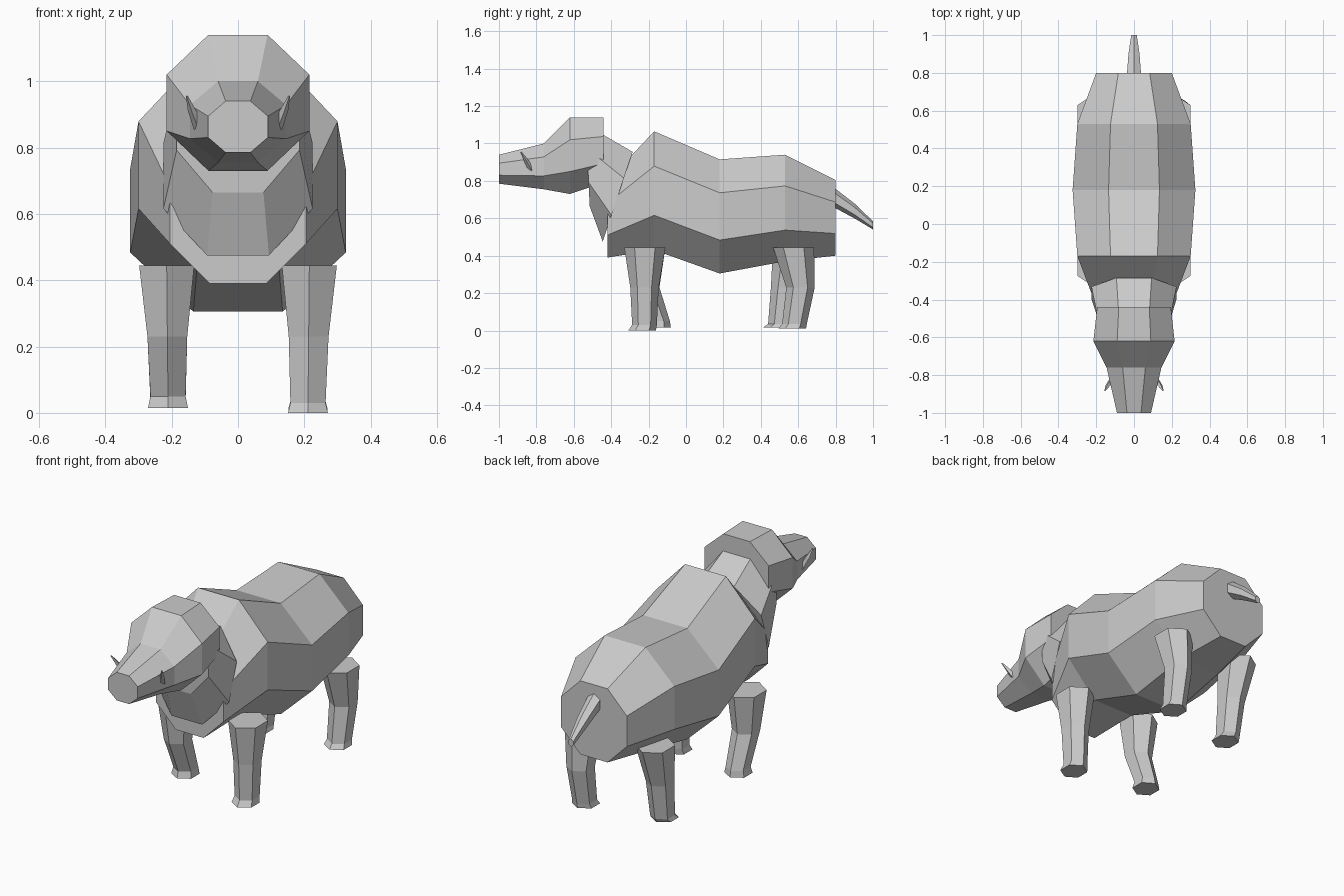
import bpy, bmesh
from math import cos, sin, pi
from mathutils import Vector

cube = bpy.data.objects.get("Cube")
if cube:
    bpy.data.objects.remove(cube)

hide = bpy.data.materials.new("plain grey")
hide.use_nodes = True
hide.diffuse_color = (0.6, 0.6, 0.6, 1)
hide.node_tree.nodes["Principled BSDF"].inputs["Base Color"].default_value = (0.6, 0.6, 0.6, 1)


def loft(name, rings, sides, phase=0.0):
    """Skin a capped tube through rings given as (centre, u axis, v axis)."""
    bm = bmesh.new()
    loops = []
    for centre, u, v in rings:
        loops.append([bm.verts.new(Vector(centre) + Vector(u) * cos(a) + Vector(v) * sin(a))
                      for a in (2 * pi * i / sides + phase for i in range(sides))])
    for low, high in zip(loops, loops[1:]):
        for i in range(sides):
            j = (i + 1) % sides
            bm.faces.new((low[i], low[j], high[j], high[i]))
    bm.faces.new(loops[0])
    bm.faces.new(loops[-1])
    bmesh.ops.recalc_face_normals(bm, faces=bm.faces)
    mesh = bpy.data.meshes.new(name)
    bm.to_mesh(mesh)
    bm.free()
    mesh.materials.append(hide)
    obj = bpy.data.objects.new(name, mesh)
    bpy.context.collection.objects.link(obj)
    return obj


def octagons(name, sections):
    """Flat-topped octagonal tube; each section: half width, (y, z) of top, (y, z) of bottom."""
    k = 1 / cos(pi / 8)
    rings = []
    for w, (ty, tz), (by, bz) in sections:
        rings.append(((0, (ty + by) / 2, (tz + bz) / 2), (w * k, 0, 0),
                      (0, (ty - by) / 2 * k, (tz - bz) / 2 * k)))
    return loft(name, rings, 8, pi / 8)


def upright(sections):
    return [(w, (y, top), (y, bottom)) for y, w, top, bottom in sections]


# Trunk, chest to rump
octagons("body", upright([
    (-0.42, 0.205, 0.80, 0.39),
    (-0.17, 0.30, 1.065, 0.43),
    (0.18, 0.325, 0.915, 0.305),
    (0.53, 0.30, 0.94, 0.37),
    (0.80, 0.20, 0.805, 0.40)]))

# Slanted neck running into the back of the head
octagons("neck", [
    (0.225, (-0.285, 0.955), (-0.445, 0.475)),
    (0.185, (-0.535, 1.10), (-0.515, 0.665))])

# Head tapering to the snout
octagons("head", upright([
    (-0.44, 0.195, 1.14, 0.79),
    (-0.62, 0.215, 1.14, 0.73),
    (-0.76, 0.145, 1.00, 0.755),
    (-1.00, 0.09, 0.94, 0.785)]))

# Drooping tail
loft("tail", [((0, y, z), (rx, 0, 0), (0, 0, rz)) for y, z, rx, rz in (
    (0.77, 0.725, 0.045, 0.055),
    (0.90, 0.64, 0.034, 0.04),
    (1.00, 0.562, 0.017, 0.022))], 6, pi / 6)


# Six-sided legs: hip, knee, ankle and foot, each given as y and height
def leg(name, side, hip, knee, ankle, foot):
    sizes = ((0.215, 0.083, 0.11), (0.213, 0.06, 0.076),
             (0.211, 0.053, 0.066), (0.211, 0.06, 0.074))
    rings = [((side * x, y, z), (0, ry, 0), (rx / cos(pi / 6), 0, 0))
             for (x, rx, ry), (y, z) in zip(sizes, (hip, knee, ankle, foot))]
    loft(name, rings, 6)


front_hip, hind_hip = (-0.22, 0.445), (0.575, 0.445)
leg("front_left_leg", 1, front_hip, (-0.222, 0.23), (-0.222, 0.03), (-0.235, 0.0))
leg("front_right_leg", -1, front_hip, (-0.218, 0.23), (-0.152, 0.05), (-0.155, 0.015))
leg("hind_left_leg", 1, hind_hip, (0.612, 0.23), (0.58, 0.035), (0.568, 0.01))
leg("hind_right_leg", -1, hind_hip, (0.53, 0.23), (0.505, 0.035), (0.485, 0.015))

# Thin tusks beside the snout
for side, word in ((1, "left"), (-1, "right")):
    loft(word + "_tusk", [
        ((side * 0.115, -0.825, 0.855), (side * 0.018, 0, 0), (0, 0.014, 0.008)),
        ((side * 0.138, -0.855, 0.91), (side * 0.013, 0, 0), (0, 0.010, 0.005)),
        ((side * 0.154, -0.883, 0.955), (side * 0.003, 0, 0), (0, 0.003, 0.002))], 4)
